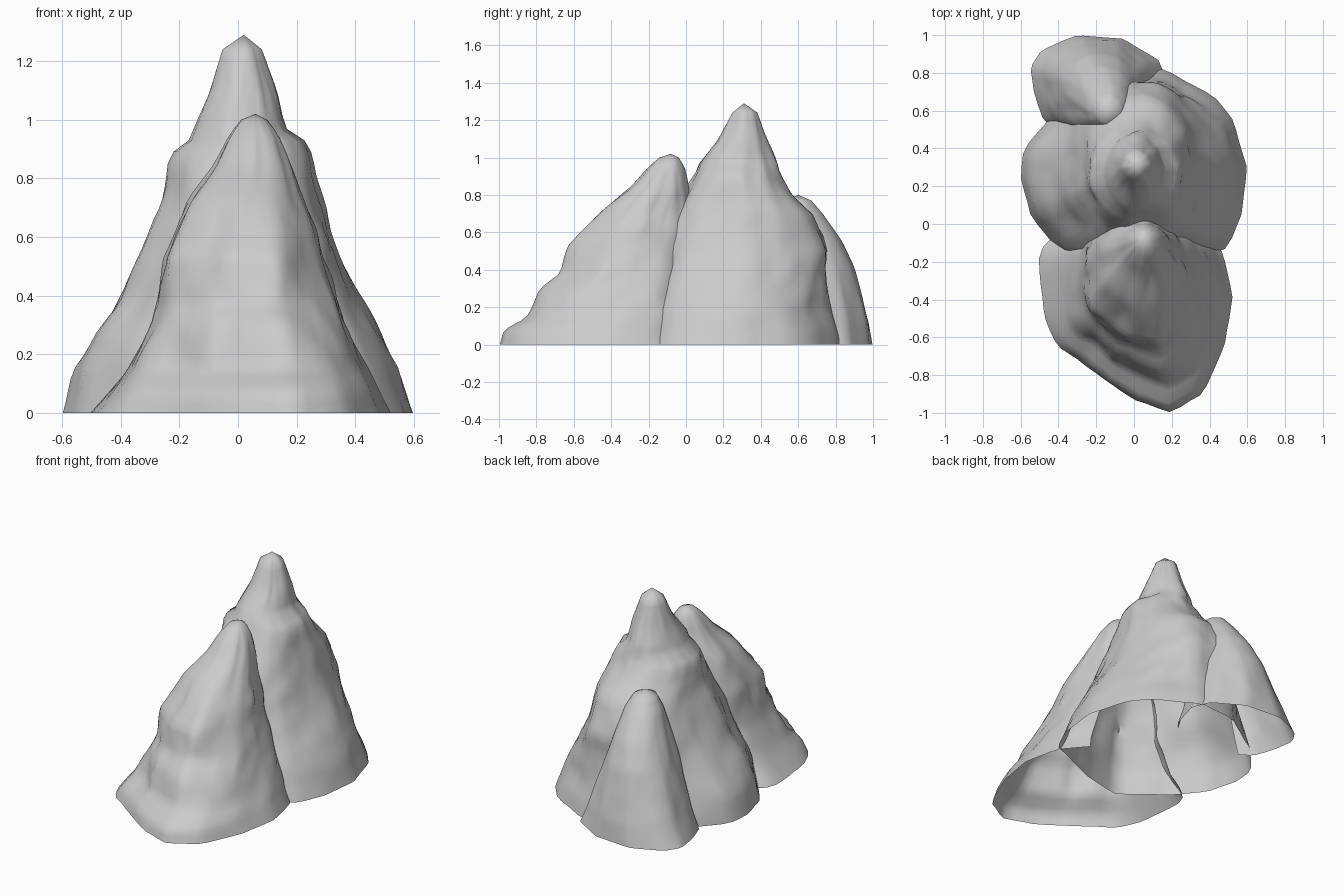
import bpy, bmesh, math
from mathutils import Vector, noise

cube = bpy.data.objects.get("Cube")
if cube:
    bpy.data.objects.remove(cube, do_unlink=True)

SEGMENTS = 56
RINGS = 32

stone = bpy.data.materials.new("grey stone")
stone.use_nodes = True
stone.diffuse_color = (0.6, 0.6, 0.6, 1)
stone.node_tree.nodes["Principled BSDF"].inputs["Base Color"].default_value = stone.diffuse_color


def outline_directions(footprint):
    """Resample a closed footprint evenly by angle, as box-normalised points."""
    xs, ys = zip(*footprint)
    middle = Vector((min(xs) + max(xs), min(ys) + max(ys))) / 2
    half = Vector((max(xs) - min(xs), max(ys) - min(ys))) / 2
    points = [Vector(((x - middle.x) / half.x, (y - middle.y) / half.y)) for x, y in footprint]
    result = []
    for s in range(SEGMENTS):
        angle = math.tau * s / SEGMENTS
        ray = Vector((math.cos(angle), math.sin(angle)))
        best = 1.0
        for a, b in zip(points, points[1:] + points[:1]):
            edge = b - a
            cross = ray.x * edge.y - ray.y * edge.x
            if abs(cross) < 1e-6:
                continue
            distance = (a.x * edge.y - a.y * edge.x) / cross
            along = (a.x * ray.y - a.y * ray.x) / cross
            if distance > 0 and -1e-4 <= along <= 1 + 1e-4:
                best = distance
                break
        result.append((ray, best))
    return result


def extent_at(levels, z):
    """Interpolate the left, right, front and back limits at a height."""
    for low, high in zip(levels, levels[1:]):
        if z <= high[0]:
            t = (z - low[0]) / (high[0] - low[0])
            return [a + (b - a) * t for a, b in zip(low[1:], high[1:])]
    return levels[-1][1:]


def rocky_peak(name, levels, footprint, apex, roughness, open_side=0, open_height=0):
    """Open-bottomed rock shell; open_side (+1 back, -1 front) leaves out the buried wall."""
    directions = outline_directions(footprint)
    top = levels[-1][0]
    bm = bmesh.new()
    rings = []
    for r in range(RINGS + 1):
        z = top * r / RINGS
        left, right, front, back = extent_at(levels, z)
        blend = z / top
        ring = []
        for ray, reach in directions:
            radius = reach + (1 - reach) * blend
            # broad lumps with finer chips, fading towards the ground
            sample = Vector((ray.x * 2.2, ray.y * 2.2, z * 3)) + Vector(apex) * 7
            lumps = noise.noise(sample) + noise.noise(sample * 2.7) / 2
            radius *= 1 + roughness * lumps * min(1, 0.2 + z * 3)
            ring.append(bm.verts.new((
                (left + right) / 2 + ray.x * radius * (right - left) / 2,
                (front + back) / 2 + ray.y * radius * (back - front) / 2, z)))
        rings.append(ring)
    for r, (low, high) in enumerate(zip(rings, rings[1:])):
        for s in range(SEGMENTS):
            n = (s + 1) % SEGMENTS
            buried = directions[s][0].y * open_side > 0.75 and top * r / RINGS < open_height
            if not buried:
                bm.faces.new((low[s], low[n], high[n], high[s]))
    tip = bm.verts.new(apex)
    for s in range(SEGMENTS):
        bm.faces.new((rings[-1][s], rings[-1][(s + 1) % SEGMENTS], tip))
    bmesh.ops.delete(bm, geom=[v for v in bm.verts if not v.link_faces], context='VERTS')
    mesh = bpy.data.meshes.new(name)
    bm.to_mesh(mesh)
    bm.free()
    mesh.materials.append(stone)
    peak = bpy.data.objects.new(name, mesh)
    bpy.context.collection.objects.link(peak)
    bpy.ops.object.select_all(action='DESELECT')
    peak.select_set(True)
    bpy.context.view_layer.objects.active = peak
    bpy.ops.object.shade_smooth_by_angle(angle=math.radians(50))


# Front peak: long slope to the front, steep back
rocky_peak("front_peak", [
    (0, -.5, .52, -1, .1),
    (.08, -.43, .48, -.98, .08),
    (.14, -.39, .45, -.86, .07),
    (.3, -.31, .37, -.78, .06),
    (.38, -.29, .34, -.68, .05),
    (.53, -.26, .29, -.63, .04),
    (.62, -.22, .27, -.54, .04),
    (.73, -.17, .22, -.44, .03),
    (.85, -.08, .18, -.29, .01),
    (.95, -.03, .14, -.2, -.01),
    (1, .01, .1, -.14, -.04)],
    [(.52, -.4), (.47, -.15), (.3, .05), (0, .1), (-.3, .05), (-.5, -.15), (-.5, -.3),
     (-.47, -.5), (-.4, -.65), (0, -.93), (.2, -1), (.36, -.9), (.48, -.65)],
    (.06, -.08, 1.02), .09, 1, .65)

# Tall middle peak: broad base with shoulders, its front buried in the front peak
rocky_peak("main_peak", [
    (0, -.6, .6, -.34, .82),
    (.16, -.55, .54, -.31, .79),
    (.36, -.43, .42, -.26, .77),
    (.5, -.36, .36, -.2, .76),
    (.7, -.27, .3, -.09, .68),
    (.8, -.25, .27, -.03, .57),
    (.88, -.24, .25, .02, .51),
    (.93, -.17, .22, .05, .49),
    (.97, -.15, .16, .07, .48),
    (1.1, -.09, .13, .18, .43),
    (1.24, -.05, .08, .25, .38)],
    [(.6, .3), (.52, .55), (.42, .68), (.15, .82), (-.1, .8), (-.4, .6), (-.58, .4),
     (-.6, .25), (-.55, .05), (-.4, -.14), (-.13, -.34), (.1, -.3), (.35, -.18),
     (.5, -.12), (.57, .05)],
    (.02, .31, 1.29), .08)

# Low back peak: smooth rounded ridge
rocky_peak("back_peak", [
    (0, -.55, .18, .42, 1),
    (.12, -.49, .13, .43, .98),
    (.42, -.37, .03, .45, .9),
    (.56, -.31, 0, .47, .83),
    (.7, -.25, -.03, .5, .73),
    (.77, -.2, -.07, .53, .67)],
    [(.18, .75), (.13, .87), (-.06, .98), (-.3, 1), (-.49, .92), (-.55, .83), (-.53, .7),
     (-.48, .55), (-.3, .42), (0, .42), (.12, .55)],
    (-.14, .6, .8), .04, -1, .45)
